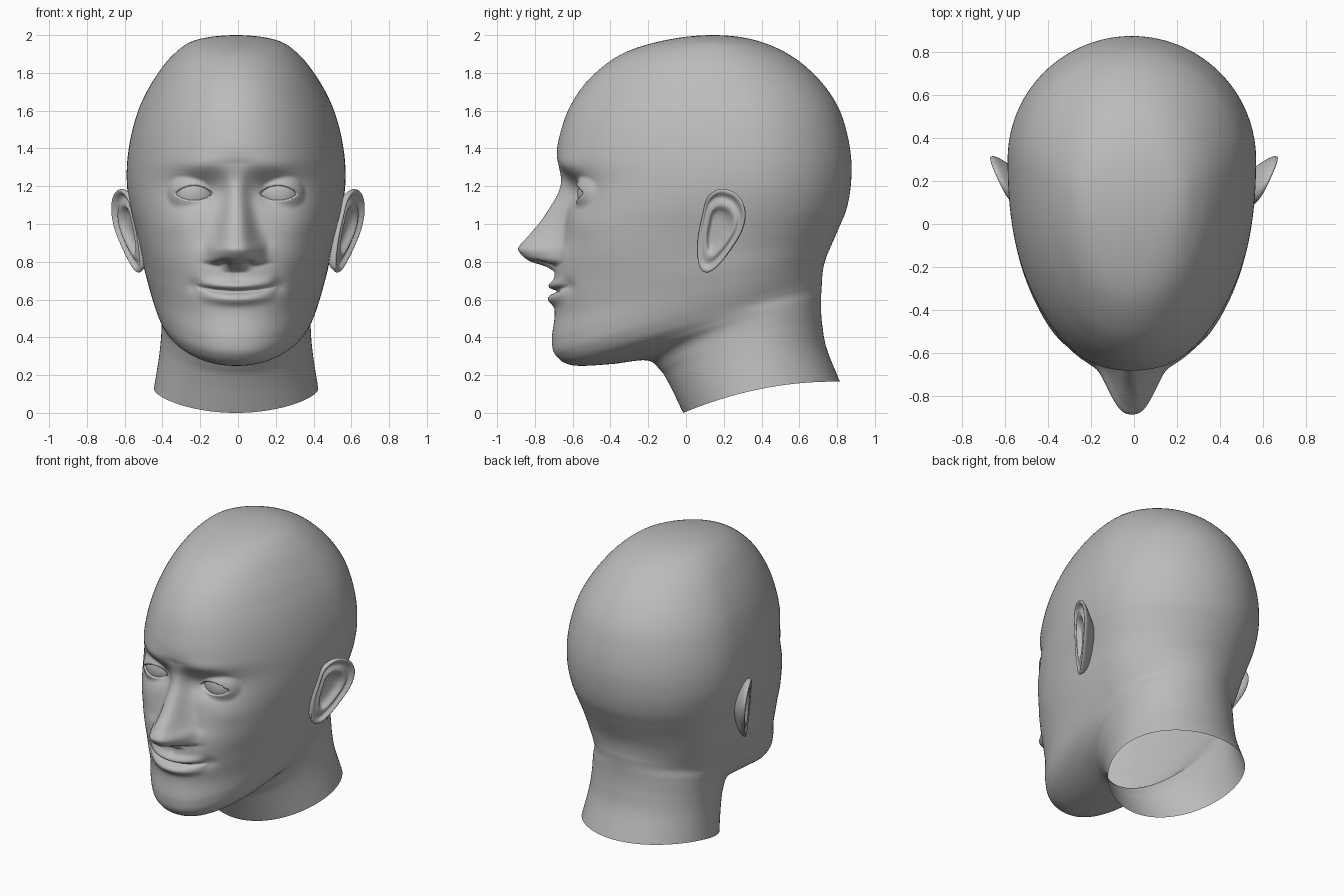
import bpy, bmesh, math

if "Cube" in bpy.data.objects:
    bpy.data.objects.remove(bpy.data.objects["Cube"])

skin = bpy.data.materials.new("plain grey")
skin.diffuse_color = (0.5, 0.5, 0.5, 1)
skin.use_nodes = True
skin.node_tree.nodes["Principled BSDF"].inputs["Base Color"].default_value = skin.diffuse_color
SHIFT = -0.01  # the head sits slightly left of centre


def curve(pts, x):
    """Smooth curve through rows whose first column is the parameter."""
    i = 0
    while i < len(pts) - 2 and pts[i + 1][0] <= x:
        i += 1
    a, b = pts[i], pts[i + 1]
    p, q = pts[max(i - 1, 0)], pts[min(i + 2, len(pts) - 1)]
    h = b[0] - a[0]
    t = min(max((x - a[0]) / h, 0), 1)
    out = []
    for k in range(1, len(a)):
        m0 = (b[k] - p[k]) / (b[0] - p[0]) * h
        m1 = (q[k] - a[k]) / (q[0] - a[0]) * h
        out.append((2*t**3 - 3*t*t + 1) * a[k] + (t**3 - 2*t*t + t) * m0
                   + (3*t*t - 2*t**3) * b[k] + (t**3 - t*t) * m1)
    return out


def smooth(a, b, x):
    t = min(max((x - a) / (b - a), 0), 1)
    return t * t * (3 - 2 * t)


def bump(dx, sx, dz=0, sz=1):
    return math.exp(-(dx / sx) ** 2 - (dz / sz) ** 2)


def finish(bm, name, shift=0.0):
    bmesh.ops.recalc_face_normals(bm, faces=bm.faces)
    for f in bm.faces:
        f.smooth = True
    me = bpy.data.meshes.new(name)
    bm.to_mesh(me)
    bm.free()
    me.materials.append(skin)
    ob = bpy.data.objects.new(name, me)
    ob.location.x = shift
    bpy.context.collection.objects.link(ob)
    return ob


def loft(bm, rings, cap):
    """Skin a list of closed rings; cap is a single end vertex on the chosen ring."""
    vs = [[bm.verts.new(p) for p in r] for r in rings]
    n = len(vs[0])
    for r, s in zip(vs, vs[1:]):
        for j in range(n):
            bm.faces.new((r[j], r[(j+1) % n], s[(j+1) % n], s[j]))
    tip = bm.verts.new(cap[1])
    r = vs[cap[0]]
    for j in range(n):
        bm.faces.new((r[j], r[(j+1) % n], tip))


# Head rings: front y, front z, back y, back z (crown to neck)
PROFILE = [
    (.36, 1.975, -.10, 1.975), (.14, 2.0, .14, 2.0), (-.10, 1.975, .36, 1.975),
    (-.33, 1.905, .55, 1.895), (-.50, 1.78, .70, 1.77), (-.605, 1.64, .80, 1.63),
    (-.66, 1.50, .85, 1.49), (-.683, 1.36, .875, 1.34), (-.635, 1.22, .872, 1.20),
    (-.635, 1.08, .85, 1.08), (-.655, .94, .81, .98), (-.69, .80, .775, .90),
    (-.70, .66, .745, .83), (-.695, .52, .73, .78), (-.71, .39, .722, .73),
    (-.69, .305, .72, .69), (-.60, .252, .717, .65), (-.40, .258, .715, .60),
    (-.21, .278, .715, .54), (-.135, .225, .722, .46), (-.085, .145, .745, .34),
    (-.015, 0, .815, .165)]
# Half width, y of the widest point, squareness of the front
SECTION = [
    (-.21, .14, 2), (0, .14, 2), (.21, .14, 2), (.33, .18, 2), (.43, .23, 2), (.505, .27, 2),
    (.55, .29, 2.05), (.575, .30, 2.1), (.578, .30, 2.3), (.56, .29, 2.5), (.53, .28, 2.6),
    (.505, .26, 2.5), (.487, .25, 2.3), (.465, .25, 2.2), (.442, .25, 2.2), (.425, .25, 2.2),
    (.41, .27, 2.15), (.40, .33, 2.05), (.395, .36, 2), (.397, .37, 2), (.408, .38, 2),
    (.435, .40, 2)]
ROWS = [(i - 1, *p, *s) for i, (p, s) in enumerate(zip(PROFILE, SECTION))]
# Nose: height, projection, half width
NOSE = [(.745, 0, .06), (.775, .05, .07), (.80, .13, .115), (.83, .18, .127), (.87, .215, .124),
        (.92, .19, .10), (1.01, .13, .08), (1.13, .066, .062), (1.22, .03, .06), (1.32, 0, .08)]
EYE = (.223, -.445, 1.16)
R = .13


def face(x, y, z):
    """Move a point on the front of the head to shape the features."""
    x = abs(x)
    # brow, cheekbone, cheek hollow
    y -= .015 * bump(x - .2, .14, z - 1.31, .05)
    y -= .012 * bump(x - .33, .11, z - 1.0, .08)
    y += .012 * bump(x - .36, .10, z - .74, .12)
    # eye socket
    y += .062 * bump(x - .19, .12, z - 1.175, .075)
    # nose with nostrils
    if .745 < z < 1.32 and x < .35:
        amp, w = curve(NOSE, z)
        y -= max(amp, 0) * math.exp(-(x / w) ** 2.7)
        y += .05 * bump(x - .062, .03, z - .795, .014)
        y += .012 * bump(x - .16, .03, z - .86, .05)
    # lips, mouth line, mouth corner, philtrum
    v = z - .643 - .6 * x * x
    m = max(0, 1 - (x / .21) ** 2)
    y -= m * (.028 * bump(v - .03, .025) + .034 * bump(v + .042, .03))
    y += .03 * math.sqrt(m) * bump(v, .011)
    y += .015 * bump(x - .225, .035, z - .67, .035)
    y += .008 * bump(x, .025, z - .73, .03)
    # eyelids wrapped round the eyeball, with an almond opening
    dx, dz = x - EYE[0], z - EYE[2]
    d2 = dx * dx + dz * dz
    lid = (R + .013) ** 2 - d2
    if lid > 0:
        yl = EYE[1] - math.sqrt(lid)
        h = max(.02 - abs(y - yl), 0) / .02
        y = min(y, yl) - h * h * .005
        u = 1 - (dx / .097) ** 2
        if u > 0:
            gap = min(.045 * u ** .8 - dz, dz + .037 * u ** .8)
            s = smooth(-.002, .008, gap)
            inner = EYE[1] - math.sqrt(max((R - .016) ** 2 - d2, 0))
            y += (max(inner, y) - y) * s
    return y


# Head and neck
N = 240
params = []
for i in range(20):
    n = 22 if 6 <= i <= 12 else 9
    params += [i + k / n for k in range(n)]
params = params[1:] + [20]
rings = []
for t in params:
    yf, zf, yb, zb, w, c, nf = curve(ROWS, t)
    bow = .045 * smooth(12, 16, t)
    ring = []
    for j in range(N):
        phi = 2 * math.pi * j / N
        th = phi - .6 * math.sin(phi)
        sn, cs = math.sin(th), math.cos(th)
        e = nf if cs > 0 else 2
        r = (abs(sn) ** e + abs(cs) ** e) ** (-1 / e)
        x = w * r * sn
        y = c - r * cs * ((c - yf) if cs > 0 else (yb - c))
        s = (y - yf) / (yb - yf)
        z = zf + (zb - zf) * s + bow * 4 * s * (1 - s)
        k = smooth(.1, .5, cs)
        if k > 0 and .45 < z < 1.5:
            y += (face(x, y, z) - y) * k
        ring.append((x, y, z))
    rings.append(ring)
bm = bmesh.new()
loft(bm, rings, (0, (0, .14, 2.0)))
finish(bm, "head_and_neck", SHIFT)

# Ear outline (y, z) and rings from hidden root over the rim to the inner bowl (scale, offset)
OUTLINE = [(.20, 1.187), (.275, 1.155), (.317, 1.07), (.302, .97), (.25, .88), (.19, .80),
           (.125, .743), (.075, .76), (.06, .84), (.064, .94), (.085, 1.04), (.105, 1.125),
           (.145, 1.172)]
EAR_RINGS = [(.35, -.12), (.70, -.07), (.92, -.036), (.99, -.018), (1.0, -.004), (.97, .008),
             (.90, .006), (.84, -.012), (.76, -.016), (.66, .0), (.56, .0), (.48, -.022),
             (.36, -.034), (.18, -.036)]
CY, CZ = .165, .97
M = len(OUTLINE)
closed = [(i - 2, *OUTLINE[(i - 2) % M]) for i in range(M + 5)]
outline = [curve(closed, k / 3) for k in range(3 * M)]


def ear_point(side, y, z, h):
    f = .3 + .7 * smooth(.07, .15, y) if h > -.03 else 1
    return (side * (.537 + .48 * (y - .06) + .12 * (z - 1) + h * f), y, z)


for side, name in ((1, "left_ear"), (-1, "right_ear")):
    bm = bmesh.new()
    ear = [[ear_point(side, CY + (y - CY) * s, CZ + (z - CZ) * s, h) for y, z in outline]
           for s, h in EAR_RINGS]
    loft(bm, ear, (-1, ear_point(side, CY, CZ, -.036)))
    ob = finish(bm, name)
    sub = ob.modifiers.new("smooth", 'SUBSURF')
    sub.levels = sub.render_levels = 2

# Eyeballs
for side, name in ((1, "left_eyeball"), (-1, "right_eyeball")):
    bm = bmesh.new()
    bmesh.ops.create_uvsphere(bm, u_segments=48, v_segments=32, radius=R)
    bmesh.ops.translate(bm, verts=bm.verts, vec=(side * EYE[0], EYE[1], EYE[2]))
    finish(bm, name, SHIFT)
